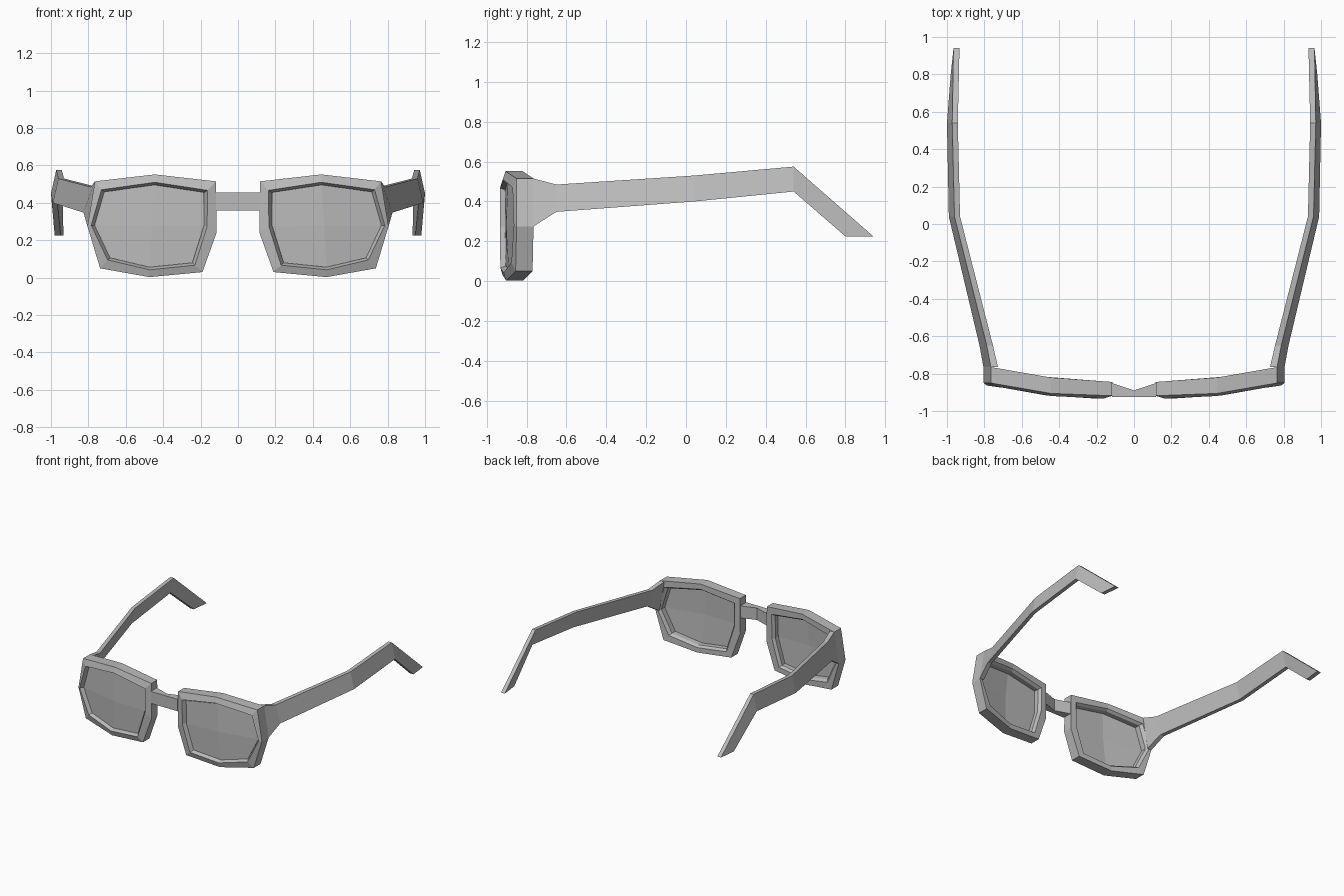
import bpy, bmesh
from mathutils import Vector

if "Cube" in bpy.data.objects:
    bpy.data.objects.remove(bpy.data.objects["Cube"])

grey = bpy.data.materials.new("plain_grey")
grey.diffuse_color = (0.5, 0.5, 0.5, 1)
grey.use_nodes = True
grey.node_tree.nodes["Principled BSDF"].inputs["Base Color"].default_value = grey.diffuse_color


def make(name, verts, faces, mirror=True):
    """Flat-shaded mesh, mirrored across x = 0 when it is one of a pair."""
    me = bpy.data.meshes.new(name)
    me.from_pydata(verts, [], faces)
    bm = bmesh.new()
    bm.from_mesh(me)
    bmesh.ops.recalc_face_normals(bm, faces=bm.faces)
    bm.to_mesh(me)
    bm.free()
    me.materials.append(grey)
    ob = bpy.data.objects.new(name, me)
    bpy.context.collection.objects.link(ob)
    if mirror:
        m = ob.modifiers.new("Mirror", 'MIRROR')
        m.use_mirror_merge = False
    return ob


def bridge(loops, closed):
    """Quads joining equal loops; capped at the ends unless closed."""
    n, k = len(loops[0]), len(loops)
    faces = []
    for a in range(k if closed else k - 1):
        b = (a + 1) % k
        for i in range(n):
            j = (i + 1) % n
            faces.append((a * n + i, a * n + j, b * n + j, b * n + i))
    if not closed:
        faces += [tuple(range(n)), tuple((k - 1) * n + i for i in range(n))]
    return [v for lp in loops for v in lp], faces


def curve_y(x, pts):
    """Wrap of the frame: piecewise linear y over x."""
    for (x0, y0), (x1, y1) in zip(pts, pts[1:]):
        if x <= x1 or (x1, y1) == pts[-1]:
            t = min(max((x - x0) / (x1 - x0), 0), 1)
            return y0 + (y1 - y0) * t


front = [(0.11, -0.918), (0.19, -0.92), (0.455, -0.905), (0.765, -0.85)]
back = [(0.11, -0.845), (0.455, -0.82), (0.765, -0.765)]

# Rim outlines (x, z), starting at the upper nose corner
outer = [(0.118, 0.515), (0.445, 0.552), (0.765, 0.515), (0.805, 0.275),
         (0.737, 0.05), (0.473, 0.003), (0.19, 0.03), (0.115, 0.24)]
inner = [(0.163, 0.467), (0.445, 0.51), (0.73, 0.47), (0.785, 0.28),
         (0.697, 0.095), (0.473, 0.042), (0.23, 0.067), (0.165, 0.275)]
centre = (0.46, 0.28)
opening = [(x + (centre[0] - x) * 0.06, z + (centre[1] - z) * 0.06) for x, z in inner]


def loop(outline, wrap, dy=0.0):
    return [(x, curve_y(x, wrap) + dy, z) for x, z in outline]


rim_loops = [loop(outer, front), loop(inner, front, -0.014), loop(opening, front, 0.022),
             loop(opening, back, -0.02), loop(inner, back), loop(outer, back)]
make("rim", *bridge(rim_loops, True))

# Lens: four facets meeting at a slightly raised centre
lens_v = loop(opening, front, 0.018) + [(centre[0], -0.897, centre[1])]
lens = make("lens", lens_v, [(8, 7, 0, 1), (8, 1, 2, 3), (8, 3, 4, 5), (8, 5, 6, 7)])
sol = lens.modifiers.new("Thickness", 'SOLIDIFY')
sol.thickness = 0.012
sol.offset = 0

# Temple arm: (top outer point, bottom outer point, thickness)
sections = [((0.765, -0.765, 0.515), (0.805, -0.765, 0.275), 0.038),
            ((0.787, -0.65, 0.485), (0.826, -0.65, 0.348), 0.033),
            ((0.96, 0.04, 0.53), (0.99, 0.04, 0.40), 0.03),
            ((0.972, 0.54, 0.575), (1.0, 0.54, 0.45), 0.03),
            ((0.965, 0.94, 0.225), (0.98, 0.80, 0.225), 0.032)]
arm_loops = []
for top, bottom, t in sections:
    off = Vector((t, 0, 0))
    arm_loops.append([Vector(top), Vector(bottom), Vector(bottom) - off, Vector(top) - off])
make("temple_arm", *bridge(arm_loops, False))

# Nose bridge, notched at the back
bridge_loops = [[(x, -0.925, 0.36), (x, -0.925, 0.455), (x, yb, 0.455), (x, yb, 0.36)]
                for x, yb in ((-0.118, -0.85), (0, -0.89), (0.118, -0.85))]
make("nose_bridge", *bridge(bridge_loops, False), mirror=False)
